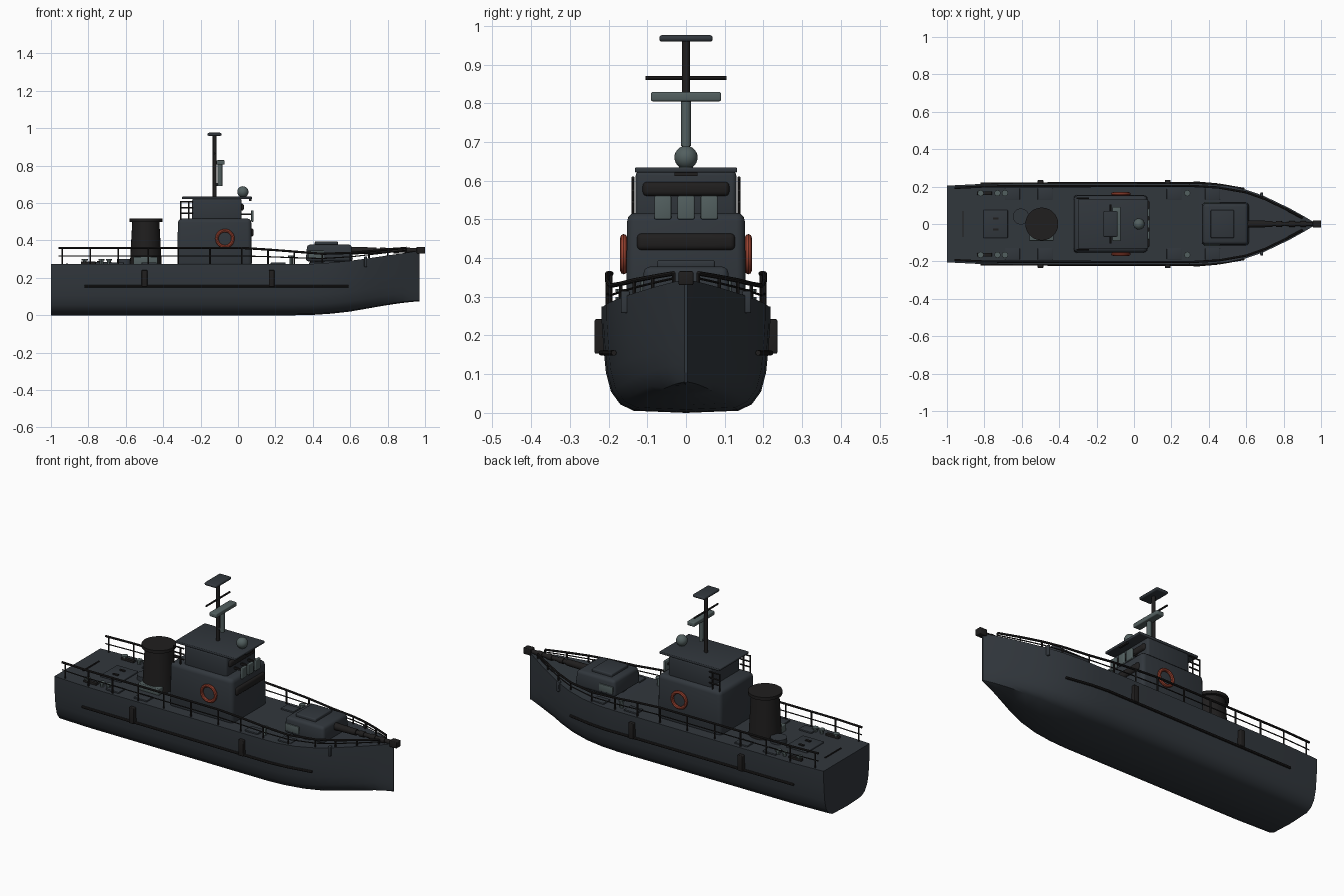
import bpy, bmesh, math
from mathutils import Vector, Matrix

if "Cube" in bpy.data.objects:
    bpy.data.objects.remove(bpy.data.objects["Cube"], do_unlink=True)


def material(name, r, g, b):
    m = bpy.data.materials.new(name)
    m.use_nodes = True
    m.diffuse_color = (r, g, b, 1)
    for n in m.node_tree.nodes:
        if n.type == 'BSDF_PRINCIPLED':
            n.inputs["Base Color"].default_value = (r, g, b, 1)
    return m


SLATE = material("slate grey paint", .031, .038, .046)
BLACK = material("soot black", .014, .013, .013)
PALE = material("pale grey green", .085, .115, .115)
ORANGE = material("lifebuoy orange", .32, .055, .03)


def finish(name, bm, mat):
    bmesh.ops.recalc_face_normals(bm, faces=bm.faces)
    me = bpy.data.meshes.new(name)
    bm.to_mesh(me)
    bm.free()
    me.materials.append(mat)
    ob = bpy.data.objects.new(name, me)
    bpy.context.collection.objects.link(ob)
    bpy.ops.object.select_all(action='DESELECT')
    ob.select_set(True)
    bpy.context.view_layer.objects.active = ob
    bpy.ops.object.shade_smooth_by_angle(angle=math.radians(38))
    return ob


def box(name, x, y, z, mat, bevel=0, taper=1):
    """Box from (low, high) ranges; taper scales the top."""
    bm = bmesh.new()
    bmesh.ops.create_cube(bm, size=1)
    mid = [(a + b) / 2 for a, b in (x, y, z)]
    for v in bm.verts:
        k = taper if v.co.z > 0 else 1
        v.co = Vector((mid[0] + v.co.x * (x[1] - x[0]) * k,
                       mid[1] + v.co.y * (y[1] - y[0]) * k,
                       mid[2] + v.co.z * (z[1] - z[0])))
    if bevel:
        bmesh.ops.bevel(bm, geom=bm.edges[:], offset=bevel, segments=3,
                        profile=.5, affect='EDGES')
    return finish(name, bm, mat)


def rods(name, pairs, r, mat, r_end=None, sides=8):
    """Cylinders joining pairs of points, as one object."""
    bm = bmesh.new()
    for a, b in pairs:
        a, b = Vector(a), Vector(b)
        d = b - a
        m = Matrix.Translation((a + b) / 2) @ d.to_track_quat('Z', 'Y').to_matrix().to_4x4()
        bmesh.ops.create_cone(bm, cap_ends=True, segments=sides, radius1=r,
                              radius2=r if r_end is None else r_end,
                              depth=d.length, matrix=m)
    return finish(name, bm, mat)


def ellipsoid(name, centre, radii, mat):
    bm = bmesh.new()
    bmesh.ops.create_uvsphere(bm, u_segments=24, v_segments=14, radius=1,
                              matrix=Matrix.Translation(centre) @ Matrix.Diagonal((*radii, 1)))
    return finish(name, bm, mat)


def lookup(x, table):
    for (x0, v0), (x1, v1) in zip(table, table[1:]):
        if x <= x1:
            return v0 + (v1 - v0) * max(0, (x - x0) / (x1 - x0))
    return table[-1][1]


# Hull: lofted sections from transom to stem
BEAM = [(-1, .205), (-.8, .215), (.35, .218), (.5, .205), (.6, .183), (.69, .152),
        (.83, .085), (.92, .035), (.97, .004)]
KEEL = [(.3, 0), (.45, .003), (.6, .02), (.8, .055), (.9, .069), (.97, .075)]
SHEER = [(.4, .275), (.55, .285), (.7, .305), (.97, .345)]
SECTION = [(0, 0), (.62, .02), (.78, .08), (.89, .2), (.95, .38), (.98, .62), (1, .85), (1, 1)]
stations = [-1, -.8, -.4, 0, .3, .4, .5, .6, .69, .76, .83, .88, .92, .97]


def half_beam(x):
    return lookup(x, BEAM)


def rim(x):
    return lookup(x, SHEER)


bm = bmesh.new()
rings = []
for x in stations:
    b, k, t = half_beam(x), lookup(x, KEEL), rim(x)
    half = [(b * u, k + (t - k) * w) for u, w in SECTION]
    outline = half + [(0, t)] + [(-y, z) for y, z in reversed(half[1:])]
    rings.append([bm.verts.new((x, y, z)) for y, z in outline])
for a, b in zip(rings, rings[1:]):
    for i in range(len(a)):
        j = (i + 1) % len(a)
        bm.faces.new((a[i], a[j], b[j], b[i]))
bm.faces.new(rings[0])
bm.faces.new(rings[-1])
finish("hull", bm, SLATE)

# Side fittings, mirrored on both sides
for side, s in (("left", 1), ("right", -1)):
    def across(a, b):
        return tuple(sorted((s * a, s * b)))

    run = [-.82, .35, .45, .59]
    pts = [(x, s * (half_beam(x) + .001), .155) for x in run]
    rods(side + "_rubbing_strake", list(zip(pts, pts[1:])), .007, BLACK)
    for x in (-.5, .18):
        box(side + "_fender", (x - .015, x + .015), across(.205, .236), (.153, .242), BLACK, .004)
    box(side + "_anchor", (.675, .69), across(.145, .168), (.258, .315), SLATE, .004)

    # Guard rails
    def rail(x, k):
        z = lookup(x, [(.05, .36), (.5, .325), (.62, .335), (.95, .365)])
        base = rim(x)
        return (x, s * max(half_beam(x) - .014, .004), base + (z - base) * k)
    posts = [-.94, -.79, -.64, -.48, -.32, -.15, .02, .16, .3, .45, .6, .7, .8, .9]
    rods(side + "_rail_posts", [(rail(x, 0), rail(x, 1)) for x in posts], .0045, BLACK)
    ends = [-.96] + posts[1:]
    top = [rail(x, 1) for x in ends]
    rods(side + "_top_rail", list(zip(top, top[1:])), .006, BLACK)
    low = [rail(x, .5) for x in ends]
    rods(side + "_lower_rail", list(zip(low, low[1:])), .003, BLACK)

    # Mooring plates and bollards
    for x in (-.65, -.475, .215, .42):
        box(side + "_deck_plate", (x - .04, x + .04), across(.13, .19), (.27, .283), SLATE, .003)
    for x in (-.82, -.73, -.69, .285):
        h = .32 if x > 0 else .3
        rods(side + "_bollard", [((x, s * .165, .27), (x, s * .165, h))], .01, PALE)
        rods(side + "_bollard_cap", [((x, s * .165, h - .008), (x, s * .165, h))], .017, PALE)
    box(side + "_cleat", (-.84, -.76), across(.155, .175), (.27, .287), BLACK, .003)

    # Lifebuoy on the cabin wall
    bm = bmesh.new()
    loops = []
    for i in range(28):
        a = math.tau * i / 28
        loops.append([bm.verts.new((-.07 + (.043 + .009 * math.cos(c)) * math.cos(a),
                                    s * (.161 + .009 * math.sin(c)),
                                    .41 + (.043 + .009 * math.cos(c)) * math.sin(a)))
                      for c in [math.tau * k / 8 for k in range(8)]])
    for i in range(28):
        p, q = loops[i], loops[(i + 1) % 28]
        for k in range(8):
            bm.faces.new((p[k], q[k], q[(k + 1) % 8], p[(k + 1) % 8]))
    finish(side + "_lifebuoy", bm, ORANGE)

    # Rail behind the bridge
    y = s * .137
    bars = [((x, y, .51), (x, y, .61)) for x in (-.305, -.262)]
    bars += [((-.305, y, z), (-.24, y, z)) for z in (.545, .575, .607)]
    rods(side + "_bridge_rail", bars, .004, BLACK)

# Superstructure
box("cabin", (-.325, .075), (-.155, .155), (.26, .517), SLATE, .022, .98)
box("bridge", (-.245, .02), (-.13, .13), (.5, .625), SLATE, .012)
box("bridge_roof", (-.3, .075), (-.132, .132), (.621, .634), SLATE, .004)
box("roof_lamp_bar", (.06, .072), (-.03, .03), (.612, .621), BLACK)
box("cabin_window", (.055, .084), (-.127, .127), (.42, .464), BLACK, .013)
box("bridge_window", (.0, .032), (-.112, .112), (.56, .597), BLACK, .012)
for y in (-.06, 0, .06):
    box("screen_panel", (.07, .084), (y - .022, y + .022), (.5, .561), PALE, .004)
    box("screen_bracket", (.02, .072), (y - .005, y + .005), (.535, .545), BLACK)

# Mast, radar and antennas
rods("mast", [((-.125, 0, .63), (-.125, 0, .965))], .01, BLACK, sides=12)
box("mast_head", (-.163, -.088), (-.069, .069), (.959, .976), SLATE, .0075)
rods("mast_crossbar", [((-.125, -.105, .865), (-.125, .105, .865))], .005, BLACK)
rods("radar_post", [((-.097, 0, .69), (-.097, 0, .81))], .013, PALE, sides=12)
rods("radar_bracket", [((-.125, 0, .7), (-.097, 0, .7))], .008, SLATE)
box("radar_bar", (-.115, -.071), (-.091, .091), (.805, .829), PALE, .005)
ellipsoid("radar_dome", (.026, 0, .66), (.03, .03, .03), PALE)
rods("dome_base", [((.026, 0, .63), (.026, 0, .645))], .018, PALE, sides=16)

# Funnel and aft deck
rods("funnel", [((-.493, 0, .27), (-.493, 0, .51))], .085, BLACK, .072, 28)
rods("funnel_cap", [((-.493, 0, .5), (-.493, 0, .517))], .088, BLACK, sides=28)
box("funnel_locker", (-.56, -.43), (-.09, -.03), (.27, .312), PALE, .004)
rods("deck_vent", [((-.605, .04, .27), (-.605, .04, .3))], .043, SLATE, sides=20)
box("aft_hatch", (-.805, -.675), (-.075, .075), (.27, .285), SLATE, .004)
for y in (-.03, .03):
    box("hatch_handle", (-.755, -.725), (y - .006, y + .006), (.284, .291), BLACK)
box("stern_bar", (-.918, -.912), (-.07, .07), (.27, .28), BLACK)

# Gun turret and barrel
rods("turret_ring", [((.49, 0, .265), (.49, 0, .3))], .105, SLATE, sides=28)
box("turret", (.362, .615), (-.115, .115), (.288, .378), SLATE, .016, .94)
box("turret_roof_hatch", (.41, .535), (-.075, .075), (.37, .394), SLATE, .006)
for s in (1, -1):
    box("turret_side_plate", (.375, .46), (s * .113 - .004, s * .113 + .004), (.305, .345), PALE, .002)
rods("barrel_sleeve", [((.6, 0, .345), (.74, 0, .346))], .02, BLACK, .017, 14)
rods("barrel", [((.73, 0, .346), (.97, 0, .348))], .012, BLACK, sides=14)
for x in (.76, .83, .89):
    rods("barrel_band", [((x, 0, .346), (x + .03, 0, .347))], .016, BLACK, sides=14)
box("muzzle", (.955, 1), (-.019, .019), (.33, .366), BLACK, .004)
